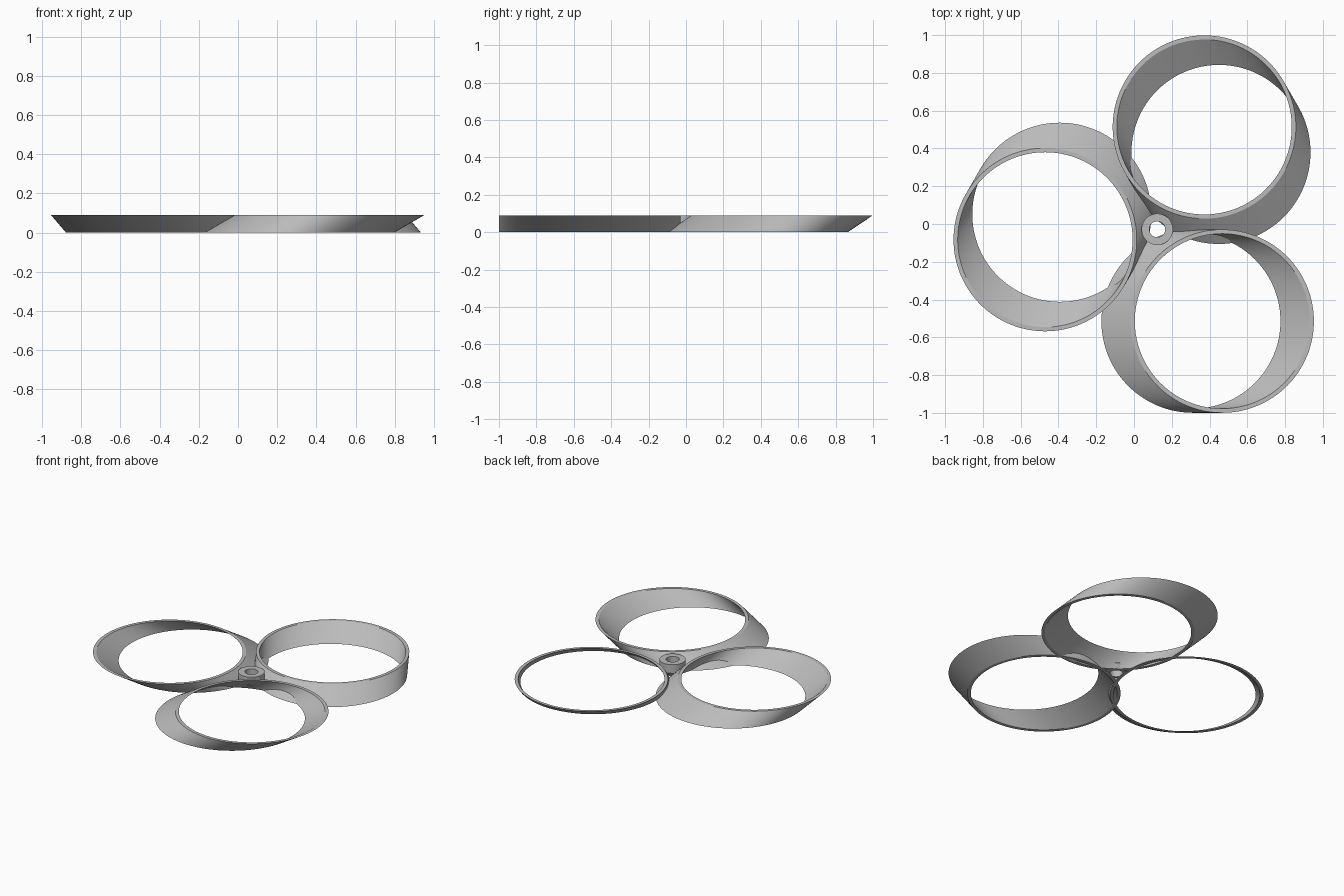
import bpy
import bmesh
from math import cos, sin, pi, radians

if "Cube" in bpy.data.objects:
    bpy.data.objects.remove(bpy.data.objects["Cube"], do_unlink=True)

HEIGHT = 0.09
HUB_X, HUB_Y = 0.123, -0.028
OUTER, INNER = 0.485, 0.463

grey = bpy.data.materials.new("grey")
grey.use_nodes = True
grey.diffuse_color = (0.5, 0.5, 0.5, 1)
grey.node_tree.nodes["Principled BSDF"].inputs["Base Color"].default_value = (0.5, 0.5, 0.5, 1)


def turned_part(name, profile, centre_at, segments):
    """Sweep a closed (radius, z) profile round a centre that may shift with z."""
    bm = bmesh.new()
    loops = []
    for r, z in profile:
        cx, cy = centre_at(z)
        loops.append([bm.verts.new((cx + r * cos(2 * pi * i / segments),
                                    cy + r * sin(2 * pi * i / segments), z))
                      for i in range(segments)])
    for k, low in enumerate(loops):
        high = loops[(k + 1) % len(loops)]
        for i in range(segments):
            j = (i + 1) % segments
            bm.faces.new((low[i], low[j], high[j], high[i]))
    bmesh.ops.recalc_face_normals(bm, faces=bm.faces)
    mesh = bpy.data.meshes.new(name)
    bm.to_mesh(mesh)
    bm.free()
    mesh.materials.append(grey)
    obj = bpy.data.objects.new(name, mesh)
    bpy.context.collection.objects.link(obj)
    bpy.ops.object.select_all(action='DESELECT')
    obj.select_set(True)
    bpy.context.view_layer.objects.active = obj
    bpy.ops.object.shade_smooth_by_angle(angle=radians(30))
    return obj


# Three slanted hoops, each leaning sideways round the hub
wall = [(OUTER, 0), (OUTER, HEIGHT), (INNER, HEIGHT), (INNER, 0)]
for n, label in enumerate(("back", "left_side", "front")):
    turn = radians(120 * n)
    reach, lean = turn + radians(65.3), turn - radians(60)

    def hoop_centre(z):
        slide = 0.155 * (1 - z / HEIGHT)
        return (HUB_X + 0.596 * cos(reach) + slide * cos(lean),
                HUB_Y + 0.596 * sin(reach) + slide * sin(lean))

    turned_part("hoop_" + label, wall, hoop_centre, 128)

# Bored hub, narrowing below where the hoops close in
turned_part("hub", [(0.042, 0), (0.06, 0), (0.083, 0.03), (0.083, HEIGHT), (0.042, HEIGHT)],
            lambda z: (HUB_X, HUB_Y), 64)
